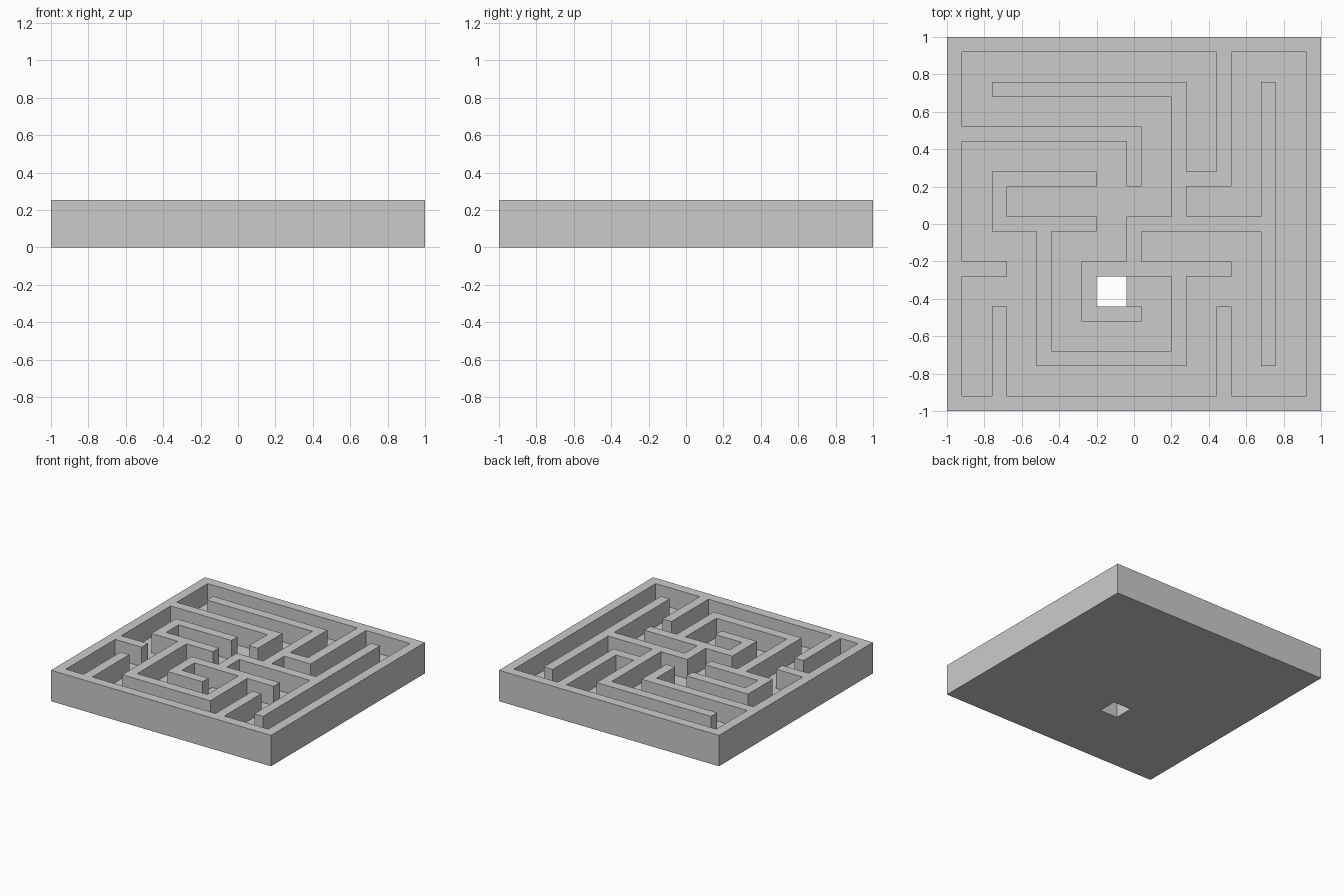
import bpy
import bmesh

if "Cube" in bpy.data.objects:
    bpy.data.objects.remove(bpy.data.objects["Cube"])

FLOOR, TOP = 0.095, 0.254       # floor thickness, wall height
WALL, PITCH = 0.08, 0.24        # wall width, wall spacing
N = 17                          # 9 wall lines + 8 corridors per side

# Wall centre lines on the 9 x 9 post lattice
PATHS = [
    [(0, 0), (8, 0), (8, 8), (0, 8), (0, 0)],    # outer rim
    [(6, 8), (6, 5), (5, 5)],
    [(1, 7), (5, 7), (5, 4)],
    [(4, 3), (4, 4), (7, 4)],
    [(7, 7), (7, 1)],
    [(4, 2), (3, 2), (3, 3), (6, 3)],
    [(5, 3), (5, 1), (2, 1), (2, 4)],
    [(3, 5), (1, 5), (1, 4), (3, 4)],
    [(0, 6), (4, 6), (4, 5)],
    [(6, 0), (6, 2)],
    [(1, 0), (1, 2)],
    [(0, 3), (1, 3)],
]
HOLE = (7, 5)                   # goal cell, open through the floor

# Height map: corridors at floor level, walls raised, goal open
height = {(i, j): FLOOR for i in range(N) for j in range(N)}
for path in PATHS:
    for (x0, y0), (x1, y1) in zip(path, path[1:]):
        for i in range(2 * min(x0, x1), 2 * max(x0, x1) + 1):
            for j in range(2 * min(y0, y1), 2 * max(y0, y1) + 1):
                height[i, j] = TOP
height[HOLE] = 0.0


def edge(k):
    return -1 + PITCH * (k // 2) + WALL * (k % 2)


bm = bmesh.new()


def quad(*points):
    bm.faces.new([bm.verts.new(p) for p in points])


# Tops, undersides and the sides between cells of different height
for (i, j), h in height.items():
    if h == 0:
        continue
    x0, x1, y0, y1 = edge(i), edge(i + 1), edge(j), edge(j + 1)
    quad((x0, y0, h), (x1, y0, h), (x1, y1, h), (x0, y1, h))
    quad((x0, y1, 0), (x1, y1, 0), (x1, y0, 0), (x0, y0, 0))
    sides = [((0, -1), (x0, y0), (x1, y0)), ((1, 0), (x1, y0), (x1, y1)),
             ((0, 1), (x1, y1), (x0, y1)), ((-1, 0), (x0, y1), (x0, y0))]
    for (di, dj), a, b in sides:
        nh = height.get((i + di, j + dj), 0.0)
        for lo, hi in ((0.0, FLOOR), (FLOOR, TOP)):
            if h >= hi and nh <= lo:
                quad((*a, lo), (*b, lo), (*b, hi), (*a, hi))

# Weld and merge coplanar faces into clean flat surfaces
bmesh.ops.remove_doubles(bm, verts=bm.verts[:], dist=1e-4)
bmesh.ops.dissolve_limit(bm, angle_limit=0.01, verts=bm.verts[:], edges=bm.edges[:])

mesh = bpy.data.meshes.new("maze_tray")
bm.to_mesh(mesh)
bm.free()
bpy.context.collection.objects.link(bpy.data.objects.new("maze_tray", mesh))
